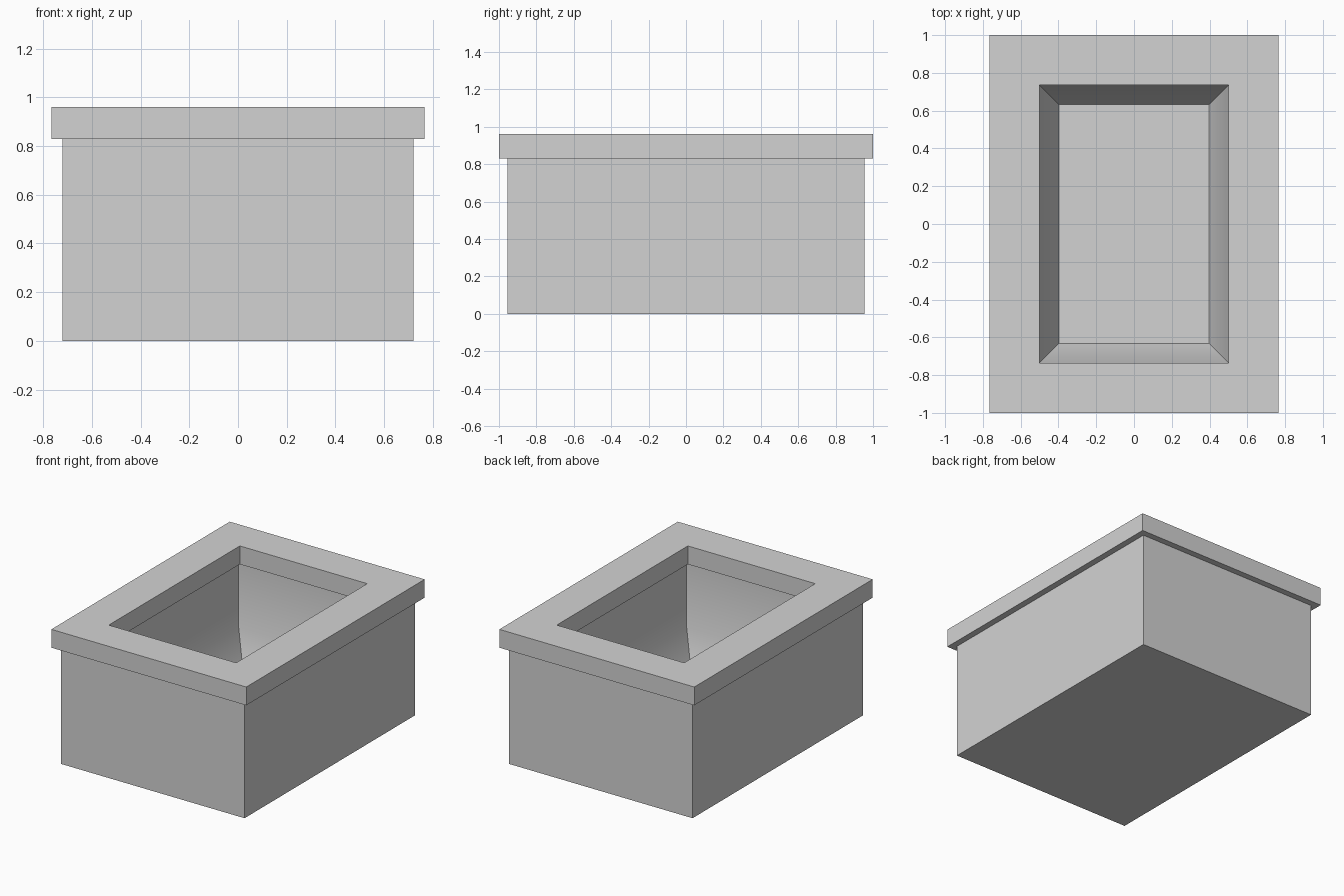
import bpy
import bmesh

cube = bpy.data.objects.get("Cube")
if cube:
    bpy.data.objects.remove(cube, do_unlink=True)

GREY = (0.65, 0.65, 0.65, 1.0)
grey = bpy.data.materials.new("plain_grey")
grey.use_nodes = True
grey.diffuse_color = GREY
grey.node_tree.nodes["Principled BSDF"].inputs["Base Color"].default_value = GREY

HALF_X, HALF_Y = 0.765, 1.0      # outer half size of the rim
RIM_BOTTOM, RIM_TOP = 0.83, 0.96
LIP = RIM_BOTTOM + 0.03          # body wall runs a little way into the rim


def loft(name, profile, closed):
    """Sweep (inset, height) points round the rectangle; close the loop or cap both ends."""
    bm = bmesh.new()
    rings = []
    for inset, z in profile:
        x, y = HALF_X - inset, HALF_Y - inset
        rings.append([bm.verts.new((sx * x, sy * y, z))
                      for sx, sy in ((-1, -1), (1, -1), (1, 1), (-1, 1))])
    pairs = list(zip(rings, rings[1:]))
    if closed:
        pairs.append((rings[-1], rings[0]))
    else:
        bm.faces.new(rings[0])
        bm.faces.new(rings[-1])
    for low, high in pairs:
        for i in range(4):
            j = (i + 1) % 4
            bm.faces.new((low[i], low[j], high[j], high[i]))
    bmesh.ops.recalc_face_normals(bm, faces=bm.faces)
    mesh = bpy.data.meshes.new(name)
    bm.to_mesh(mesh)
    bm.free()
    mesh.materials.append(grey)
    obj = bpy.data.objects.new(name, mesh)
    bpy.context.collection.objects.link(obj)
    return obj


# Hollow body: outer wall, inner wall, tapering basin and floor
body = loft("planter_body", [(0.045, 0), (0.045, LIP), (0.235, LIP),
                             (0.235, 0.36), (0.367, 0.09)], closed=False)

# Overhanging rim frame
loft("top_rim", [(0, RIM_BOTTOM), (0, RIM_TOP),
                 (0.265, RIM_TOP), (0.265, RIM_BOTTOM)], closed=True)

# Soften only the shallow bend inside the basin
bpy.ops.object.select_all(action="DESELECT")
body.select_set(True)
bpy.context.view_layer.objects.active = body
bpy.ops.object.shade_smooth_by_angle(angle=0.5236)
